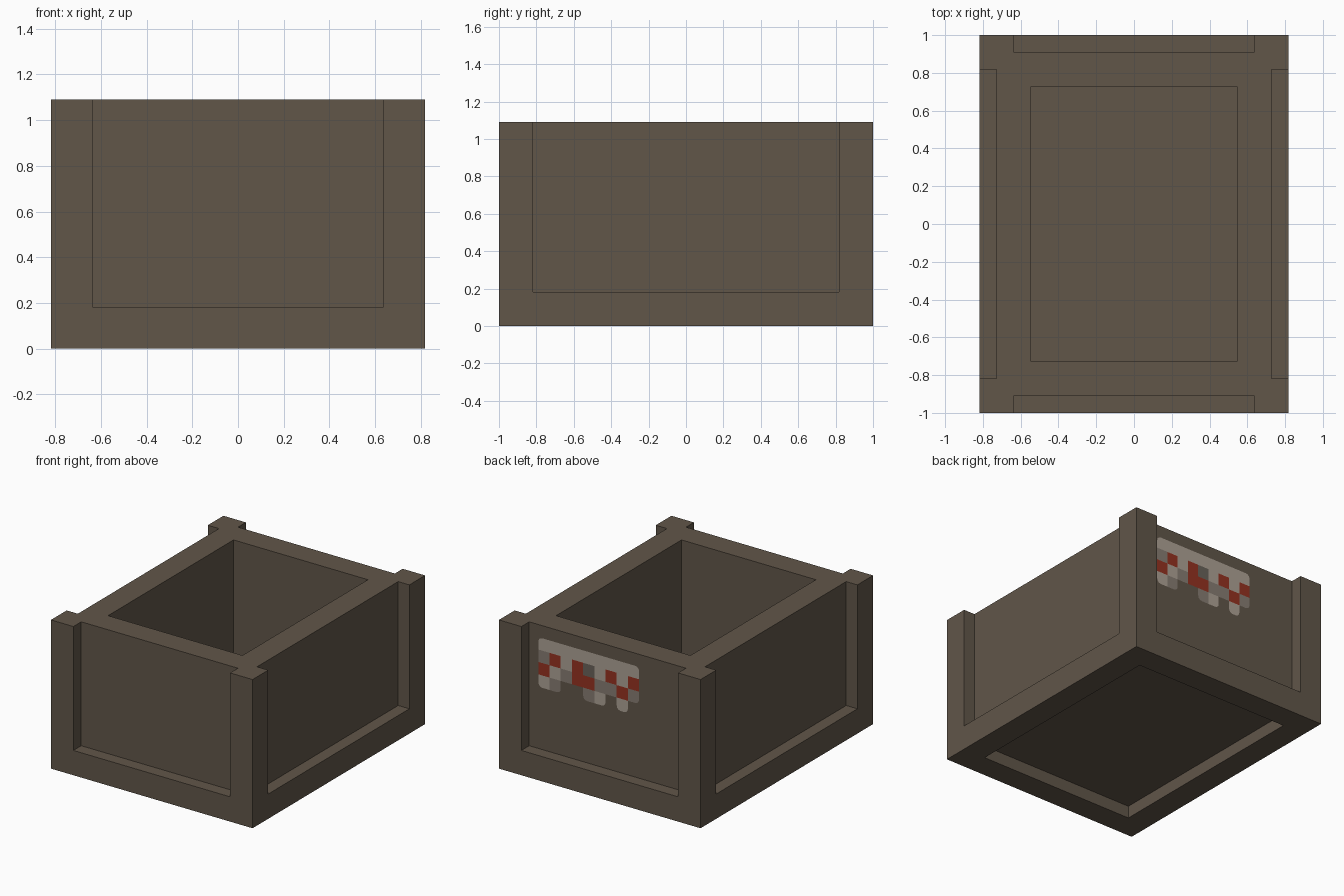
import bpy, bmesh, math

cube = bpy.data.objects.get("Cube")
if cube:
    bpy.data.objects.remove(cube, do_unlink=True)

U = 1 / 11  # plank module


def material(name, rgb):
    lin = [((c / 255 + 0.055) / 1.055) ** 2.4 for c in rgb] + [1.0]
    m = bpy.data.materials.new(name)
    m.use_nodes = True
    m.diffuse_color = lin
    m.node_tree.nodes["Principled BSDF"].inputs["Base Color"].default_value = lin
    return m


wood = material("dark_wood", (97, 86, 73))
paints = {
    "L": material("pale_grey_paint", (174, 162, 149)),
    "M": material("mid_grey_paint", (135, 125, 115)),
    "D": material("dark_grey_paint", (105, 98, 89)),
    "R": material("red_paint", (149, 50, 33)),
}


def new_object(name, bm, mats):
    mesh = bpy.data.meshes.new(name)
    bm.to_mesh(mesh)
    bm.free()
    for m in mats:
        mesh.materials.append(m)
    ob = bpy.data.objects.new(name, mesh)
    bpy.context.collection.objects.link(ob)
    return ob


def box(name, lo, hi):
    """Box between two corners given in plank modules."""
    bm = bmesh.new()
    bmesh.ops.create_cube(bm, size=1)
    for v in bm.verts:
        v.co = [(lo[i] if v.co[i] < 0 else hi[i]) * U for i in range(3)]
    return new_object(name, bm, [wood])


# Crate block, then the hollow, the side recesses and the underside recess
crate = box("crate", (-9, -11, 0), (9, 11, 12))
cutters = [
    box("inside_cutter", (-6, -8, 2), (6, 8, 13)),
    box("underside_cutter", (-7, -9, -1), (7, 9, 1)),
    box("front_cutter", (-7, -12, 2), (7, -10, 13)),
    box("back_cutter", (-7, 10, 2), (7, 12, 13)),
    box("left_cutter", (8, -9, 2), (10, 9, 13)),
    box("right_cutter", (-10, -9, 2), (-8, 9, 13)),
]
bpy.context.view_layer.objects.active = crate
for cutter in cutters:
    cutter.hide_render = True
    mod = crate.modifiers.new(cutter.name, "BOOLEAN")
    mod.operation = "DIFFERENCE"
    mod.solver = "EXACT"
    mod.object = cutter
    bpy.ops.object.modifier_apply(modifier=mod.name)
for cutter in cutters:
    bpy.data.objects.remove(cutter, do_unlink=True)

# Worn paint patch on the back panel, one letter per colour cell
PATCH = [
    "LLLLLLLLL",
    "MRLRDLRLR",
    "RLMRRMMRM",
    "LM..ML.L.",
]
LEFT, TOP, FACE_Y = 0.56, 1.0, 10 * U + 0.003


def filled(c, r):
    return 0 <= r < len(PATCH) and 0 <= c < len(PATCH[0]) and PATCH[r][c] != "."


bm = bmesh.new()
keys = list(paints)
for r, row in enumerate(PATCH):
    for c, key in enumerate(row):
        if key == ".":
            continue
        pts = []
        # Outer corners are rounded, the others stay square
        for k, (sx, sy) in enumerate([(1, 1), (-1, 1), (-1, -1), (1, -1)]):
            if filled(c + sx, r) or filled(c, r + sy):
                pts.append((sx * 0.5, sy * 0.5))
            else:
                for step in range(4):
                    a = math.radians(90 * k + 30 * step)
                    pts.append((sx * 0.15 + 0.35 * math.cos(a),
                                sy * 0.15 + 0.35 * math.sin(a)))
        verts = [bm.verts.new((LEFT - (c + 0.5 + px) * U, FACE_Y,
                               TOP - (r + 0.5 + py) * U)) for px, py in pts]
        face = bm.faces.new(verts)
        face.normal_update()
        if face.normal.y < 0:
            face.normal_flip()
        face.material_index = keys.index(key)
bmesh.ops.remove_doubles(bm, verts=bm.verts[:], dist=0.0005)
new_object("paint_patch", bm, paints.values())
